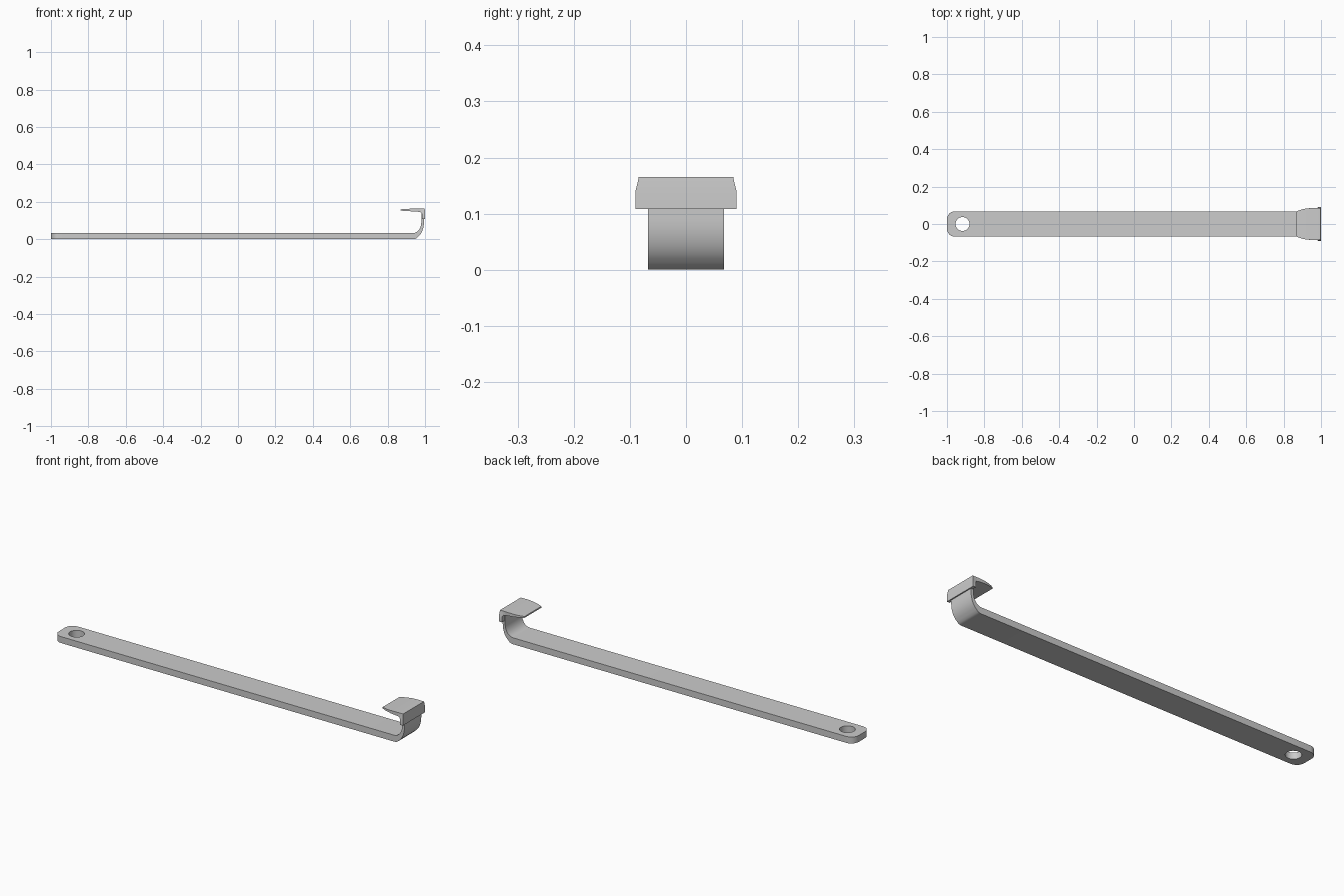
import bpy, bmesh, math

if "Cube" in bpy.data.objects:
    bpy.data.objects.remove(bpy.data.objects["Cube"])


def finish(name, bm):
    bmesh.ops.recalc_face_normals(bm, faces=bm.faces)
    mesh = bpy.data.meshes.new(name)
    bm.to_mesh(mesh)
    bm.free()
    obj = bpy.data.objects.new(name, mesh)
    bpy.context.collection.objects.link(obj)
    return obj


def loft(stations):
    """Solid strip: each station is (outer x, z, inner x, z, half width)."""
    bm = bmesh.new()
    rings = []
    for xo, zo, xi, zi, w in stations:
        rings.append([bm.verts.new(p) for p in
                      ((xo, -w, zo), (xo, w, zo), (xi, w, zi), (xi, -w, zi))])
    for a, b in zip(rings, rings[1:]):
        for i in range(4):
            j = (i + 1) % 4
            bm.faces.new((a[i], a[j], b[j], b[i]))
    bm.faces.new(rings[0])
    bm.faces.new(rings[-1])
    return bm


def smooth(obj):
    bpy.ops.object.select_all(action='DESELECT')
    obj.select_set(True)
    bpy.context.view_layer.objects.active = obj
    bpy.ops.object.shade_smooth_by_angle(angle=math.radians(35))


# flat bar that bends upward and gets thinner at the right end
W = 0.068
stations = [(-1, 0.003, -1, 0.033, W), (-0.8, 0.003, -0.8, 0.033, W)]
for i in range(11):
    t = math.pi / 2 * i / 10
    s, c = math.sin(t), 1 - math.cos(t)
    stations.append((0.935 + 0.059 * s, 0.003 + 0.087 * c,
                     0.935 + 0.045 * s, 0.033 + 0.057 * c, W))
stations.append((0.994, 0.15, 0.98, 0.15, W))
# bar rests on the ground
stations = [(a, b - 0.003 if b < 0.01 else b, c, d, w) for a, b, c, d, w in stations]
bm = loft(stations)
corners = [e for e in bm.edges
           if all(v.co.x < -0.99 for v in e.verts)
           and abs(e.verts[0].co.y - e.verts[1].co.y) < 1e-5]
bmesh.ops.bevel(bm, geom=corners, offset=0.042, segments=6, profile=0.5,
                affect='EDGES')
bar = finish("bent_bar", bm)

# hanging hole
bpy.ops.mesh.primitive_cylinder_add(vertices=32, radius=0.037, depth=0.2,
                                    location=(-0.917, 0, 0.02))
cutter = bpy.context.object
cutter.name = "hole_cutter"
mod = bar.modifiers.new("hole", 'BOOLEAN')
mod.object = cutter
mod.operation = 'DIFFERENCE'
mod.solver = 'EXACT'
bpy.context.view_layer.objects.active = bar
bpy.ops.object.modifier_apply(modifier=mod.name)
bpy.data.objects.remove(cutter)
smooth(bar)

# wider hooked head with a flared lip
head = finish("hook_head", loft([
    (0.870, 0.160, 0.870, 0.153, 0.068),
    (0.885, 0.161, 0.885, 0.152, 0.074),
    (0.905, 0.162, 0.905, 0.151, 0.080),
    (0.930, 0.164, 0.930, 0.149, 0.084),
    (0.965, 0.165, 0.962, 0.147, 0.085),
    (0.998, 0.165, 0.977, 0.144, 0.084),
    (1.000, 0.140, 0.983, 0.136, 0.090),
    (1.000, 0.108, 0.984, 0.108, 0.090),
]))
smooth(head)
